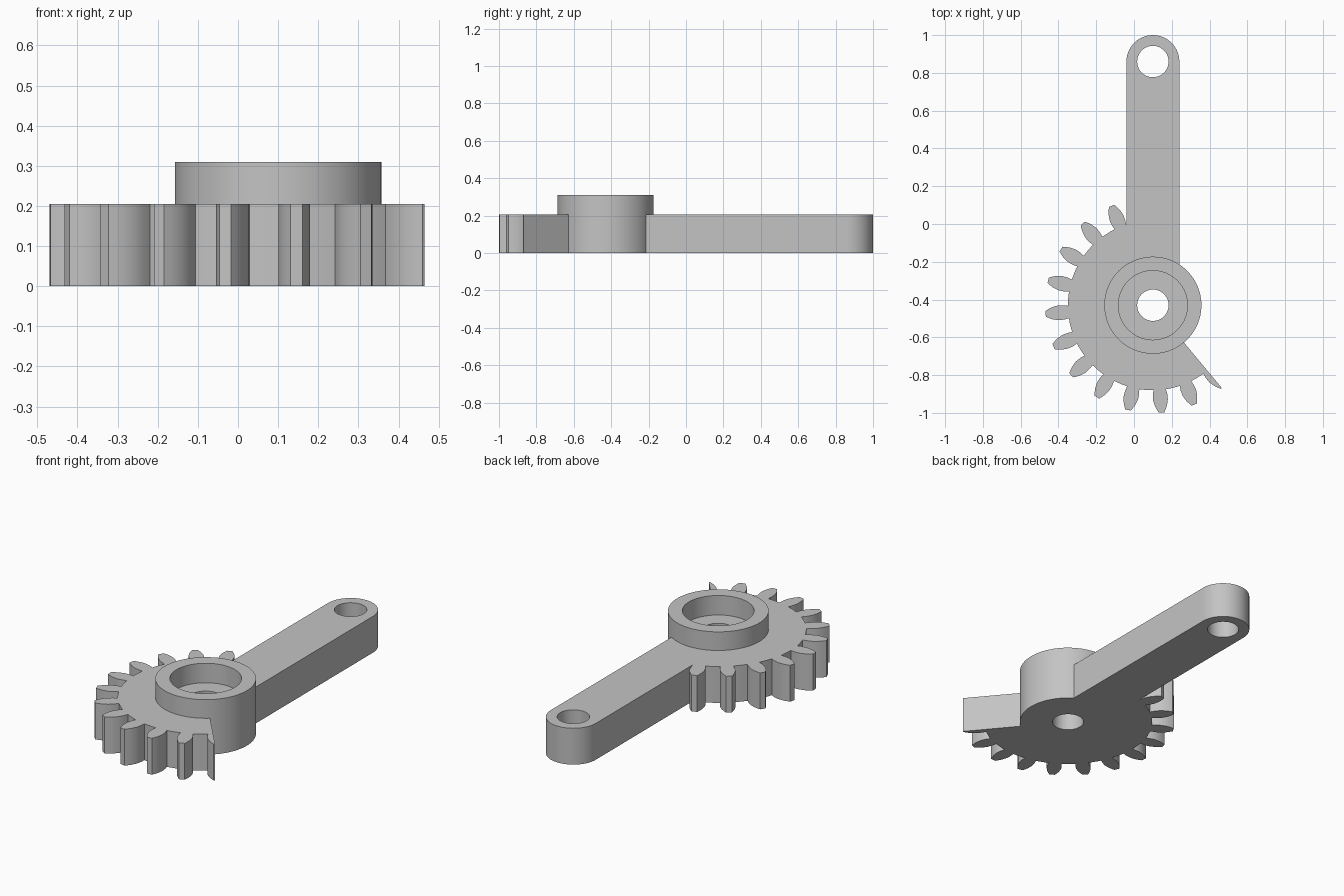
import bpy
import bmesh
from math import sin, cos, radians, degrees

if "Cube" in bpy.data.objects:
    bpy.data.objects.remove(bpy.data.objects["Cube"], do_unlink=True)

PLATE, HUB_TOP, FLOOR = 0.205, 0.31, 0.2
HUB = (0.1, -0.43)
END = (0.1, 0.86)

grey = bpy.data.materials.new("plain grey")
grey.use_nodes = True
grey.diffuse_color = (0.55, 0.55, 0.55, 1)
grey.node_tree.nodes["Principled BSDF"].inputs["Base Color"].default_value = (0.55, 0.55, 0.55, 1)


def polar(center, r, deg):
    return (center[0] + r * cos(radians(deg)), center[1] + r * sin(radians(deg)))


def circle(center, r, n=96):
    return [polar(center, r, 360 * i / n) for i in range(n)]


def prism(name, outline, z0, z1):
    """Extrude a flat outline between two heights."""
    bm = bmesh.new()
    face = bm.faces.new([bm.verts.new((x, y, z0)) for x, y in outline])
    top = bmesh.ops.extrude_face_region(bm, geom=[face])["geom"]
    verts = [v for v in top if isinstance(v, bmesh.types.BMVert)]
    bmesh.ops.translate(bm, vec=(0, 0, z1 - z0), verts=verts)
    bmesh.ops.recalc_face_normals(bm, faces=bm.faces[:])
    mesh = bpy.data.meshes.new(name)
    bm.to_mesh(mesh)
    bm.free()
    mesh.materials.append(grey)
    obj = bpy.data.objects.new(name, mesh)
    bpy.context.collection.objects.link(obj)
    return obj


def combine(base, tool, operation):
    """Apply a boolean and discard the tool."""
    mod = base.modifiers.new(operation, 'BOOLEAN')
    mod.operation, mod.solver, mod.object = operation, 'EXACT', tool
    bpy.context.view_layer.objects.active = base
    bpy.ops.object.modifier_apply(modifier=mod.name)
    bpy.data.objects.remove(tool, do_unlink=True)


# Toothed sector: each flank is (radius, half width), ending on a radial cut
FLANK = [(0.45, 0.033), (0.475, 0.038), (0.505, 0.039), (0.535, 0.032),
         (0.555, 0.023), (0.57, 0.015)]
FIRST, PITCH, CUT = 112.6, 18, 309.8
sector = [HUB, polar(HUB, 0.45, 100)]
for i in range(12):
    mid = FIRST + PITCH * i
    rise = [polar(HUB, r, mid - degrees(w / r)) for r, w in FLANK]
    fall = [polar(HUB, r, mid + degrees(w / r)) for r, w in reversed(FLANK)]
    sector += rise + (fall if i < 11 else [polar(HUB, 0.57, CUT)])
    if i < 11:
        sector += [polar(HUB, 0.45, mid + PITCH / 2 + d) for d in (-2, 2)]
lever = prism("gear_sector_lever", sector, 0, PLATE)

# Straight arm with a rounded end
arm = [polar(END, 0.14, 180 * i / 48) for i in range(49)]
arm += [(END[0] - 0.14, HUB[1]), (END[0] + 0.14, HUB[1])]
combine(lever, prism("arm", arm, 0, PLATE), 'UNION')

# Raised hub
combine(lever, prism("hub", circle(HUB, 0.257), 0, HUB_TOP), 'UNION')

# Counterbore, shaft hole and arm end hole
for name, center, r, z0 in (("counterbore", HUB, 0.183, FLOOR),
                            ("shaft_hole", HUB, 0.083, -0.1),
                            ("end_hole", END, 0.083, -0.1)):
    combine(lever, prism(name, circle(center, r), z0, 0.5), 'DIFFERENCE')

# Smooth round walls, sharp rims
bpy.ops.object.select_all(action='DESELECT')
lever.select_set(True)
bpy.context.view_layer.objects.active = lever
bpy.ops.object.shade_smooth_by_angle(angle=radians(30))
